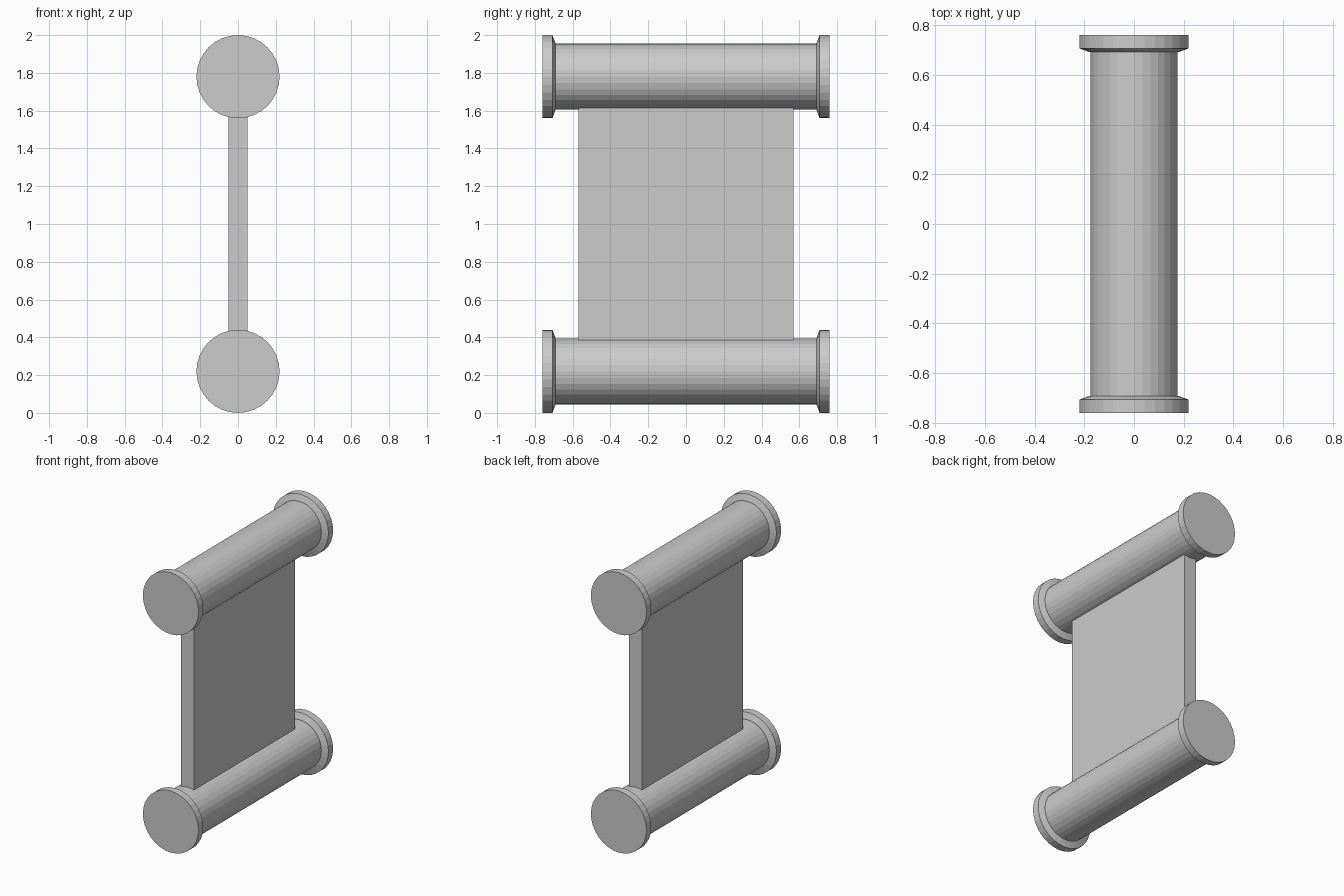
import bpy, bmesh, math

cube = bpy.data.objects.get("Cube")
if cube:
    bpy.data.objects.remove(cube, do_unlink=True)

SIDES = 32
ROLLER_R, CAP_R = 0.175, 0.22
HALF_LENGTH = 0.76

grey = bpy.data.materials.new("plain_grey")
grey.use_nodes = True
colour = (0.6, 0.6, 0.6, 1)
grey.diffuse_color = colour
grey.node_tree.nodes["Principled BSDF"].inputs["Base Color"].default_value = colour


def add_object(name, bm, location):
    bmesh.ops.recalc_face_normals(bm, faces=bm.faces)
    mesh = bpy.data.meshes.new(name)
    bm.to_mesh(mesh)
    bm.free()
    mesh.materials.append(grey)
    obj = bpy.data.objects.new(name, mesh)
    obj.location = location
    bpy.context.collection.objects.link(obj)
    return obj


def add_roller(name, z):
    # Flanged roller: rings along y, with a bevelled inner rim on each cap
    half = [(HALF_LENGTH, CAP_R), (0.707, CAP_R), (0.692, ROLLER_R + 0.004), (0.692, ROLLER_R)]
    profile = [(-y, r) for y, r in half] + half[::-1]
    bm = bmesh.new()
    rings = []
    for y, r in profile:
        angles = [2 * math.pi * i / SIDES for i in range(SIDES)]
        rings.append([bm.verts.new((r * math.sin(a), y, r * math.cos(a))) for a in angles])
    for a, b in zip(rings, rings[1:]):
        for i in range(SIDES):
            j = (i + 1) % SIDES
            bm.faces.new((a[i], a[j], b[j], b[i]))
    bm.faces.new(rings[0])
    bm.faces.new(rings[-1])
    add_object(name, bm, (0, 0, z))


# Rollers at the bottom and top
add_roller("lower_roller", CAP_R)
add_roller("upper_roller", 2 - CAP_R)

# Flat sheet stretched between the rollers
bm = bmesh.new()
bmesh.ops.create_cube(bm, size=1)
bmesh.ops.scale(bm, vec=(0.1, 1.14, 1.3), verts=bm.verts)
add_object("sheet", bm, (0, 0, 1))
